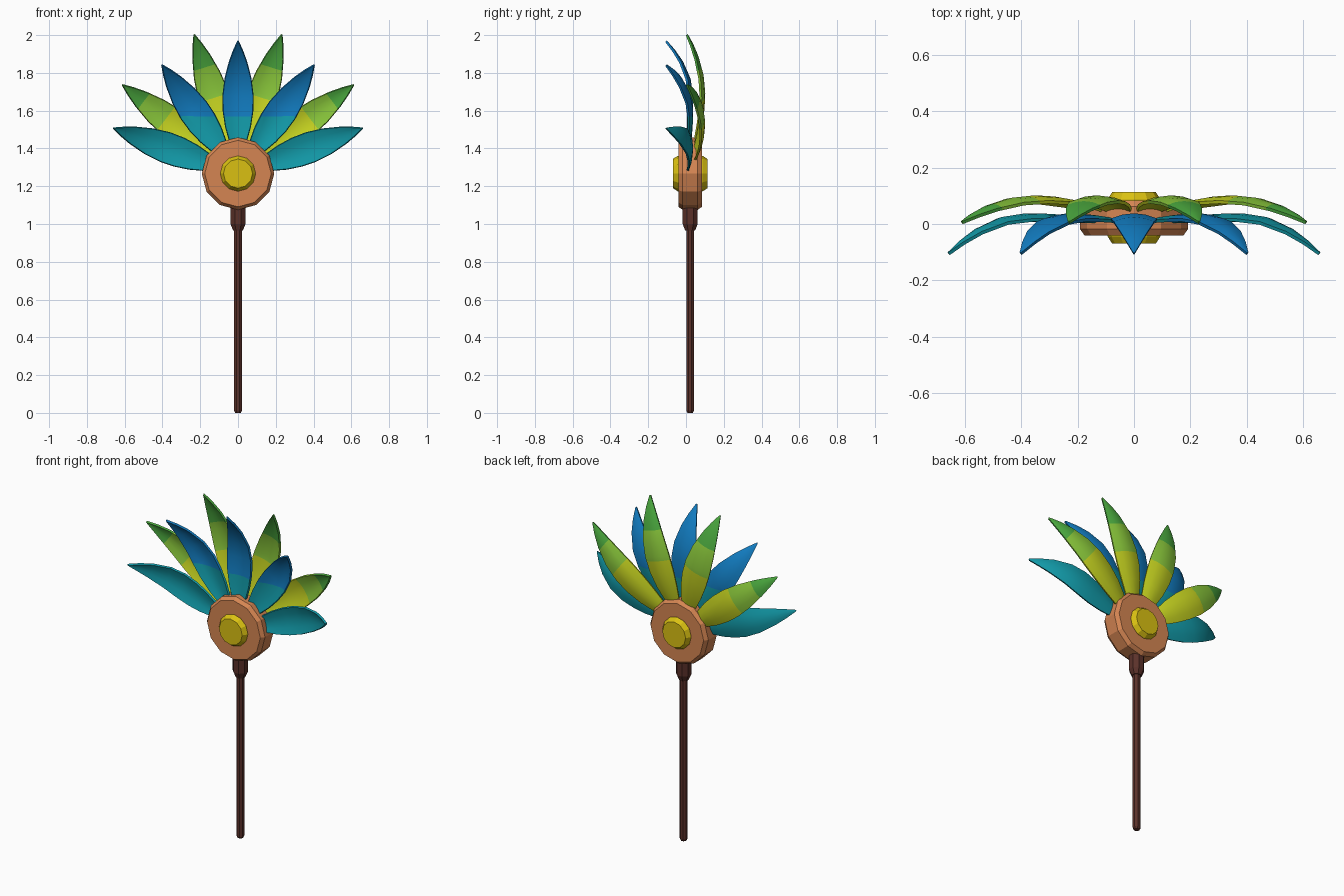
import bpy, bmesh, math
from mathutils import Vector, Matrix

if "Cube" in bpy.data.objects:
    bpy.data.objects.remove(bpy.data.objects["Cube"])

CZ, CY = 1.267, 0.022          # centre of the head


def mat(name, rgb):
    m = bpy.data.materials.new(name)
    m.diffuse_color = (*rgb, 1)
    m.use_nodes = True
    m.node_tree.nodes["Principled BSDF"].inputs["Base Color"].default_value = m.diffuse_color
    return m


ORANGE = mat("terracotta", (0.66, 0.235, 0.085))
BROWN = mat("dark_brown", (0.105, 0.031, 0.023))
YELLOW = mat("yellow", (0.70, 0.53, 0.006))
TEAL = mat("teal", (0.006, 0.32, 0.39))
BLUE = mat("blue", (0.006, 0.205, 0.54))
YLIME = mat("yellow_lime", (0.57, 0.66, 0.015))
LIME = mat("lime_green", (0.26, 0.59, 0.045))
GREEN = mat("green", (0.074, 0.42, 0.052))


def finish(bm, name, mats):
    me = bpy.data.meshes.new(name)
    bm.to_mesh(me)
    bm.free()
    for m in mats:
        me.materials.append(m)
    ob = bpy.data.objects.new(name, me)
    bpy.context.collection.objects.link(ob)
    return ob


def lathe(name, profile, sides, material, matrix, phase=0.0):
    """Capped stack of rings (radius, height) about local z."""
    bm = bmesh.new()
    rings = []
    for r, h in profile:
        rings.append([bm.verts.new((r * math.cos(phase + 2 * math.pi * i / sides),
                                    r * math.sin(phase + 2 * math.pi * i / sides), h))
                      for i in range(sides)])
    for a, b in zip(rings, rings[1:]):
        for i in range(sides):
            j = (i + 1) % sides
            bm.faces.new((a[i], a[j], b[j], b[i]))
    bm.faces.new(rings[0][::-1])
    bm.faces.new(rings[-1])
    bmesh.ops.transform(bm, matrix=matrix, verts=bm.verts)
    bmesh.ops.recalc_face_normals(bm, faces=bm.faces)
    return finish(bm, name, [material])


# feather half width by distance from the head centre
WIDTH = [(0.12, 0.03), (0.18, 0.048), (0.25, 0.067), (0.33, 0.079), (0.41, 0.081),
         (0.50, 0.070), (0.59, 0.047), (0.65, 0.025), (0.70, 0.002)]


def feather(name, angle, length, y_base, y_mid, y_tip, mats, cuts=(), z_cut=None):
    """Cupped leaf blade, bowed back in the middle, tip curled forward."""
    a = math.radians(angle)
    out = Vector((math.sin(a), 0, math.cos(a)))
    side = Vector((math.cos(a), 0, -math.sin(a)))
    centre = Vector((0, 0, CZ))
    bm = bmesh.new()
    rows = []
    for r, w in WIDTH:
        t = (r - 0.12) / 0.58
        rr = 0.12 + t * (length - 0.12)
        if t < 0.5:
            y = y_mid + (y_base - y_mid) * ((0.5 - t) / 0.5) ** 2
        else:
            y = y_mid + (y_tip - y_mid) * ((t - 0.5) / 0.5) ** 2
        row = []
        for k in (-1, -0.5, 0, 0.5, 1):
            p = centre + out * rr + side * (w * k)
            p.y = y - 0.018 * k * k * (w / 0.081)
            row.append(bm.verts.new(p))
        rows.append(row)
    for p, q in zip(rows, rows[1:]):
        for i in range(4):
            bm.faces.new((p[i], p[i + 1], q[i + 1], q[i]))
    # cut colour borders
    planes = [(centre + out * c, out) for c in cuts]
    if z_cut:
        planes.append((Vector((0, 0, z_cut)), Vector((0, 0, 1))))
    for co, no in planes:
        bmesh.ops.bisect_plane(bm, geom=bm.verts[:] + bm.edges[:] + bm.faces[:],
                               plane_co=co, plane_no=no, dist=1e-5)
    for f in bm.faces:
        c = f.calc_center_median()
        f.material_index = sum((c - co).dot(no) > 0 for co, no in planes)
        f.smooth = True
    bmesh.ops.recalc_face_normals(bm, faces=bm.faces)
    ob = finish(bm, name, mats)
    s = ob.modifiers.new("thickness", "SOLIDIFY")
    s.thickness = 0.012
    s.offset = 0
    bpy.context.view_layer.objects.active = ob
    ob.select_set(True)
    bpy.ops.object.modifier_apply(modifier=s.name)
    bpy.ops.object.shade_smooth_by_angle(angle=math.radians(35))
    ob.select_set(False)


# handle and its collar
up = Matrix.Translation((0, CY, 0))
lathe("handle", [(0.016, 0), (0.022, 0.012), (0.022, 1.02)], 8, BROWN, up, math.pi / 8)
lathe("collar", [(0.028, 0.965), (0.043, 1.0), (0.043, 1.12)], 8, BROWN, up, math.pi / 8)

# round head and hub, facing front and back
face = Matrix.Translation((0, CY, CZ)) @ Matrix.Rotation(math.pi / 2, 4, 'X')
lathe("head_disc", [(0.176, -0.062), (0.192, -0.04), (0.192, 0.04), (0.176, 0.062)],
      12, ORANGE, face)
lathe("hub", [(0.077, -0.092), (0.094, -0.066), (0.094, 0.066), (0.077, 0.092)],
      12, YELLOW, face)

# front row: teal and blue feathers
for i, ang in enumerate((-70, -35, 0, 35, 70)):
    feather(f"front_feather_{i + 1}", ang, 0.70, 0.012, 0.032, -0.105,
            [TEAL, BLUE], z_cut=1.57)

# back row: yellow, lime and green feathers
for i, ang in enumerate((-52.5, -17.5, 17.5, 52.5)):
    cuts = (0.48, 0.63) if abs(ang) > 30 else (0.42, 0.59)
    feather(f"back_feather_{i + 1}", ang, 0.77, 0.04, 0.096, 0.005,
            [YLIME, LIME, GREEN], cuts=cuts)
